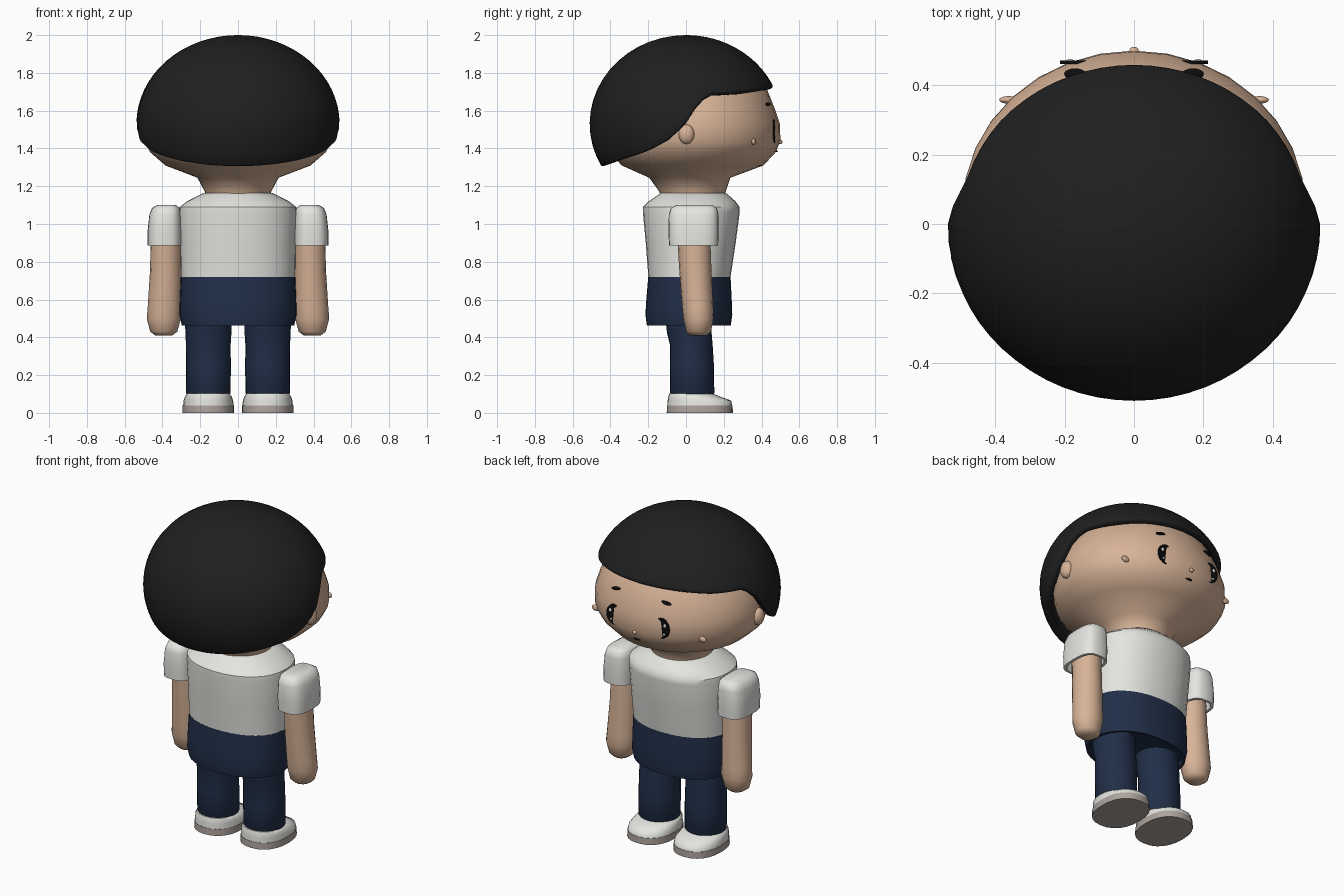
import bpy, bmesh
from math import sin, cos, pi, radians, copysign

cube = bpy.data.objects.get("Cube")
if cube:
    bpy.data.objects.remove(cube, do_unlink=True)


def material(name, rgb):
    m = bpy.data.materials.new(name)
    m.use_nodes = True
    m.diffuse_color = (*rgb, 1)
    bsdf = m.node_tree.nodes["Principled BSDF"]
    bsdf.inputs["Base Color"].default_value = (*rgb, 1)
    bsdf.inputs["Roughness"].default_value = 0.8
    return m


SKIN = material("skin", (0.68, 0.45, 0.31))
HAIR = material("dark_hair", (0.014, 0.014, 0.014))
BLACK = material("black", (0.004, 0.004, 0.004))
WHITE = material("white_cloth", (0.78, 0.78, 0.75))
NAVY = material("navy_cloth", (0.015, 0.028, 0.065))
SOLE = material("sole_grey", (0.42, 0.37, 0.34))


def finish(bm, name, mat, angle=40):
    """Turn a bmesh into a smooth shaded object."""
    mesh = bpy.data.meshes.new(name)
    bm.to_mesh(mesh)
    bm.free()
    mesh.materials.append(mat)
    ob = bpy.data.objects.new(name, mesh)
    bpy.context.collection.objects.link(ob)
    bpy.ops.object.select_all(action="DESELECT")
    ob.select_set(True)
    bpy.context.view_layer.objects.active = ob
    bpy.ops.object.shade_smooth_by_angle(angle=radians(angle))
    return ob


def loft(name, mat, sections, cx=0, n=24, power=2, angle=40):
    """Closed body through rounded rings: (z, x offset, y centre, x radius, y radius)."""
    bm = bmesh.new()
    rings = []
    for z, dx, cy, rx, ry in sections:
        ring = []
        for i in range(n):
            c, s = cos(2 * pi * i / n), sin(2 * pi * i / n)
            px = copysign(abs(c) ** (2 / power), c)
            py = copysign(abs(s) ** (2 / power), s)
            ring.append(bm.verts.new((cx + dx + rx * px, cy + ry * py, z)))
        rings.append(ring)
    for a, b in zip(rings, rings[1:]):
        for i in range(n):
            j = (i + 1) % n
            bm.faces.new((a[i], a[j], b[j], b[i]))
    bm.faces.new(rings[0])
    bm.faces.new(rings[-1])
    bmesh.ops.recalc_face_normals(bm, faces=bm.faces)
    return finish(bm, name, mat, angle)


def blob(name, mat, loc, size, tilt=0):
    """Small ellipsoid, tilted in the face plane."""
    bm = bmesh.new()
    bmesh.ops.create_uvsphere(bm, u_segments=16, v_segments=10, radius=1)
    ob = finish(bm, name, mat)
    ob.location, ob.scale, ob.rotation_euler = loc, size, (0, tilt, 0)
    return ob


def plate(name, mat, loc, rx, rz, thick):
    """Thin oval disc standing upright and facing along y."""
    bm = bmesh.new()
    bmesh.ops.create_cone(bm, cap_ends=True, segments=24, radius1=1, radius2=1, depth=1)
    ob = finish(bm, name, mat)
    ob.location, ob.scale, ob.rotation_euler = loc, (rx, rz, thick), (pi / 2, 0, 0)
    return ob


# Head with neck
loft("head", SKIN, [
    (1.14, 0, .035, .17, .17), (1.17, 0, .035, .175, .175), (1.245, 0, .02, .215, .215),
    (1.31, 0, .035, .385, .375), (1.38, 0, .035, .465, .44), (1.44, 0, .045, .495, .455),
    (1.53, 0, .045, .495, .452), (1.61, 0, .04, .47, .43), (1.71, 0, .03, .42, .40),
    (1.82, 0, .02, .32, .30), (1.9, 0, 0, .16, .16)], n=32, angle=60)

# Hair cap: an ellipsoid dome trimmed along a hairline that depends on depth
HAIRLINE = [(-.52, 1.285), (-.45, 1.30), (-.2, 1.385), (-.09, 1.445), (0, 1.535),
            (.07, 1.645), (.13, 1.69), (.3, 1.70), (.46, 1.725)]


def hairline(y):
    for (y0, z0), (y1, z1) in zip(HAIRLINE, HAIRLINE[1:]):
        if y <= y1:
            return z0 + (z1 - z0) * max(0, (y - y0) / (y1 - y0))
    return HAIRLINE[-1][1]


def dome(t, a):
    return (.538 * sin(t) * cos(a), .51 * sin(t) * sin(a), 1.53 + .47 * cos(t))


def hair_cap(n=64, rows=16):
    bm = bmesh.new()
    top = bm.verts.new(dome(0, 0))
    columns = []
    for i in range(n):
        a = 2 * pi * i / n
        lo, hi = 0.0, 2.2
        for _ in range(24):
            mid = (lo + hi) / 2
            p = dome(mid, a)
            if p[2] > hairline(p[1]):
                lo = mid
            else:
                hi = mid
        columns.append([bm.verts.new(dome(lo * k / rows, a)) for k in range(1, rows + 1)])
    for i in range(n):
        a, b = columns[i], columns[(i + 1) % n]
        bm.faces.new((top, a[0], b[0]))
        for k in range(rows - 1):
            bm.faces.new((a[k], a[k + 1], b[k + 1], b[k]))
    ob = finish(bm, "hair", HAIR, 60)
    shell = ob.modifiers.new("shell", "SOLIDIFY")
    shell.thickness, shell.offset = .04, -1
    soft = ob.modifiers.new("soft_rim", "BEVEL")
    soft.width, soft.segments, soft.angle_limit = .014, 3, radians(55)


hair_cap()

# Nose and mouth
blob("nose", SKIN, (0, .498, 1.435), (.014, .013, .012))
blob("mouth", BLACK, (0, .474, 1.385), (.024, .012, .005))

# Shirt and the wide upper part of the trousers
loft("shirt", WHITE, [
    (.715, 0, .018, .302, .217), (.9, 0, .025, .306, .238), (1.06, 0, .028, .312, .256),
    (1.09, 0, .028, .308, .256), (1.12, 0, .032, .27, .23), (1.15, 0, .038, .21, .19),
    (1.165, 0, .038, .18, .172)], n=32, power=2.2)
loft("trouser_top", NAVY, [
    (.72, 0, .018, .303, .218), (.6, 0, .016, .308, .226), (.52, 0, .015, .31, .23),
    (.463, 0, .015, .298, .222), (.463, 0, .015, .283, .207), (.5, 0, .015, .283, .207)],
    n=32, power=2.2)

# Paired parts
for s, side in ((1, "left"), (-1, "right")):
    # Face details: half sunk eyes, highlights, brows, cheeks, ears
    plate(f"{side}_eye", BLACK, (s * .16, .466, 1.49), .053, .062, .0099)
    blob(f"{side}_eye_highlight_top", WHITE, (s * .186, .469, 1.512), (.01, .007, .012))
    blob(f"{side}_eye_highlight_low", WHITE, (s * .18, .469, 1.458), (.007, .006, .007))
    blob(f"{side}_brow", BLACK, (s * .17, .433, 1.635), (.032, .016, .008), s * .15)
    blob(f"{side}_cheek", SKIN, (s * .362, .358, 1.435), (.027, .011, .018))
    blob(f"{side}_ear", SKIN, (s * .492, .003, 1.475), (.034, .042, .052))

    # Arm, tapering to a rounded mitten end
    loft(f"{side}_arm", SKIN, [
        (.41, 0, .066, .045, .045), (.43, 0, .066, .072, .066), (.5, 0, .066, .09, .08),
        (.56, -s * .003, .062, .088, .082), (.75, -s * .01, .05, .083, .085),
        (.95, -s * .012, .04, .08, .088)], cx=s * .393, n=16, angle=60)

    # Boxy sleeve with an open hem
    loft(f"{side}_sleeve", WHITE, [
        (.94, 0, .04, .07, .105), (.885, 0, .04, .075, .115), (.885, 0, .04, .09, .13),
        (.96, 0, .04, .091, .133), (1.05, -s * .003, .04, .084, .131),
        (1.085, -s * .006, .042, .073, .122), (1.1, -s * .01, .044, .05, .095)],
        cx=s * .388, power=3, angle=50)

    # Trouser leg with a narrow cuff
    loft(f"{side}_trouser_leg", NAVY, [
        (.09, 0, .033, .108, .108), (.105, 0, .033, .118, .117), (.25, 0, .031, .119, .117),
        (.36, 0, .028, .118, .113), (.42, 0, .018, .122, .118), (.51, 0, .01, .123, .12)],
        cx=s * .157)

    # Shoe
    loft(f"{side}_sole", SOLE, [
        (0, 0, .073, .137, .175), (.04, 0, .073, .136, .174)], cx=s * .157, power=2.3)
    loft(f"{side}_shoe", WHITE, [
        (.038, 0, .073, .134, .172), (.065, 0, .071, .131, .168), (.085, 0, .045, .125, .14),
        (.102, 0, .026, .112, .115)], cx=s * .157, power=2.3, angle=60)
